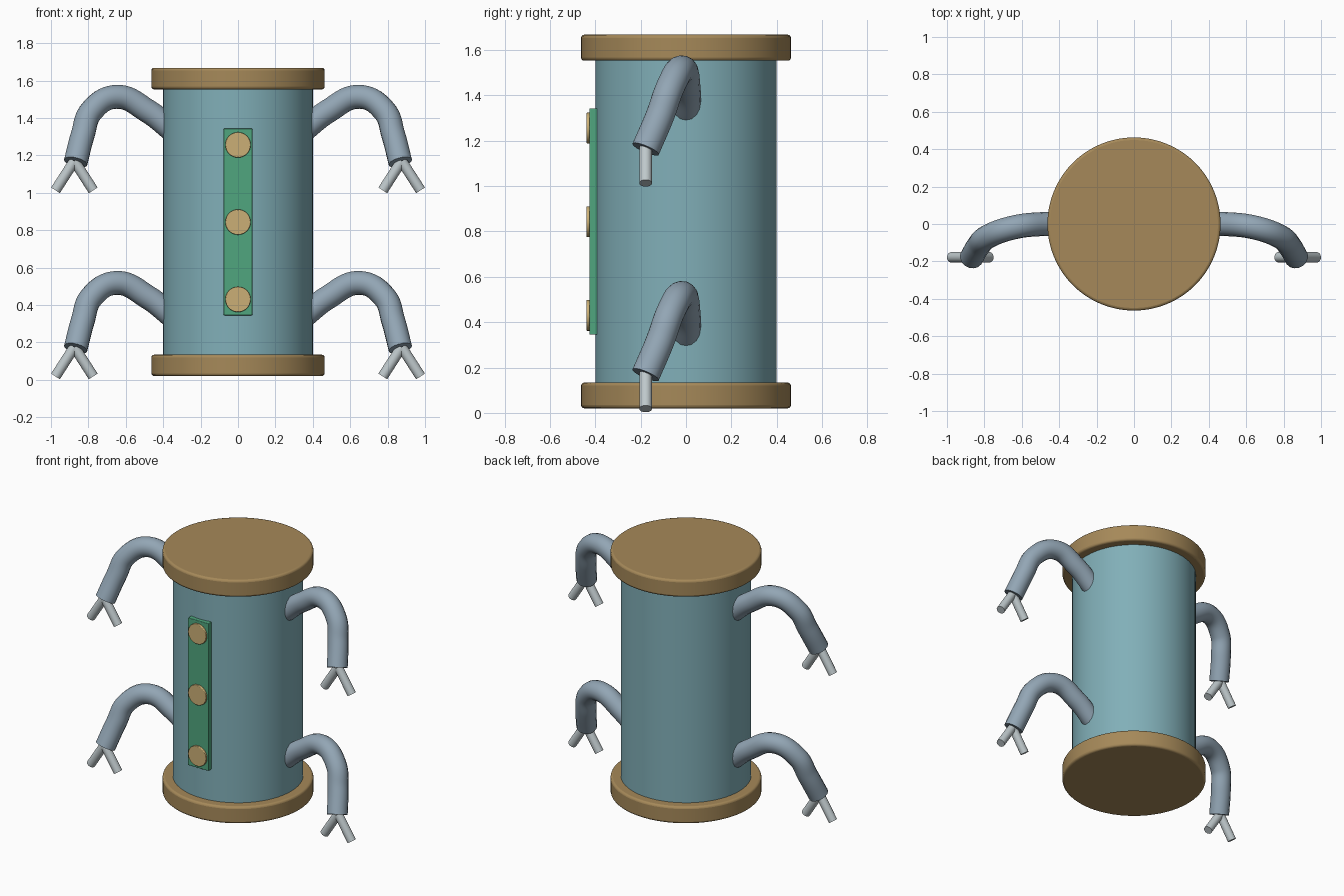
import bpy, math
from mathutils import Vector

default = bpy.data.objects.get("Cube")
if default:
    bpy.data.objects.remove(default, do_unlink=True)


def material(name, r, g, b):
    m = bpy.data.materials.new(name)
    m.use_nodes = True
    m.diffuse_color = (r, g, b, 1)
    m.node_tree.nodes["Principled BSDF"].inputs["Base Color"].default_value = (r, g, b, 1)
    return m


teal = material("teal", 0.22, 0.43, 0.48)
tan = material("tan", 0.38, 0.25, 0.10)
green = material("green", 0.08, 0.38, 0.21)
gold = material("gold", 0.60, 0.43, 0.18)
steel = material("blue grey", 0.29, 0.38, 0.46)
silver = material("silver", 0.52, 0.58, 0.60)


def finish(name, mat, bevel=0):
    o = bpy.context.object
    o.name = name
    o.data.materials.append(mat)
    if bevel:
        mod = o.modifiers.new("rounded_edge", "BEVEL")
        mod.width, mod.segments = bevel, 3
        mod.limit_method, mod.angle_limit = "ANGLE", math.radians(40)
    bpy.ops.object.shade_smooth_by_angle(angle=math.radians(35))
    return o


def rod(name, a, b, radius, mat, sides=64, bevel=0):
    """Cylinder running from point a to point b."""
    a, b = Vector(a), Vector(b)
    d = b - a
    bpy.ops.mesh.primitive_cylinder_add(
        vertices=sides, radius=radius, depth=d.length, location=(a + b) / 2,
        rotation=d.to_track_quat("Z", "Y").to_euler())
    return finish(name, mat, bevel)


# Body and end caps
rod("body", (0, 0, 0.1), (0, 0, 1.6), 0.4, teal)
rod("bottom_cap", (0, 0, 0.02), (0, 0, 0.134), 0.463, tan, bevel=0.014)
rod("top_cap", (0, 0, 1.553), (0, 0, 1.668), 0.463, tan, bevel=0.014)

# Front panel with three round buttons
bpy.ops.mesh.primitive_cube_add(size=1, location=(0, -0.402, 0.844))
bpy.context.object.scale = (0.154, 0.048, 0.998)
bpy.ops.object.transform_apply(location=False, rotation=False, scale=True)
finish("front_panel", green, 0.004)
for i in range(3):
    z = 0.43 + i * 0.413
    rod(f"button_{i + 1}", (0, -0.41, z), (0, -0.439, z), 0.068, gold, 32, 0.004)

# Bent arms, each ending in a two-pronged claw
ARM = [(0.34, 0, 0.33), (0.48, 0, 0.44), (0.65, -0.02, 0.518),
       (0.785, -0.07, 0.44), (0.83, -0.115, 0.315), (0.868, -0.178, 0.168)]


def arm(name, side, lift):
    curve = bpy.data.curves.new(name, "CURVE")
    curve.dimensions = "3D"
    curve.bevel_depth, curve.bevel_resolution = 0.064, 6
    curve.use_fill_caps = True
    curve.resolution_u = 10
    spline = curve.splines.new("BEZIER")
    spline.bezier_points.add(len(ARM) - 1)
    for p, (x, y, z) in zip(spline.bezier_points, ARM):
        p.co = (side * x, y, z + lift)
        p.handle_left_type = p.handle_right_type = "AUTO"
    o = bpy.data.objects.new(name, curve)
    bpy.context.collection.objects.link(o)
    bpy.ops.object.select_all(action="DESELECT")
    o.select_set(True)
    bpy.context.view_layer.objects.active = o
    bpy.ops.object.convert(target="MESH")
    finish(name, steel)
    for label, tip in (("inner", 0.774), ("outer", 0.976)):
        rod(f"{name}_{label}_prong", (side * 0.875, -0.178, lift + 0.175),
            (side * tip, -0.178, lift + 0.018), 0.028, silver, 24)


for level, lift in (("lower", 0), ("upper", 0.995)):
    for label, side in (("left", 1), ("right", -1)):
        arm(f"{level}_{label}_arm", side, lift)
